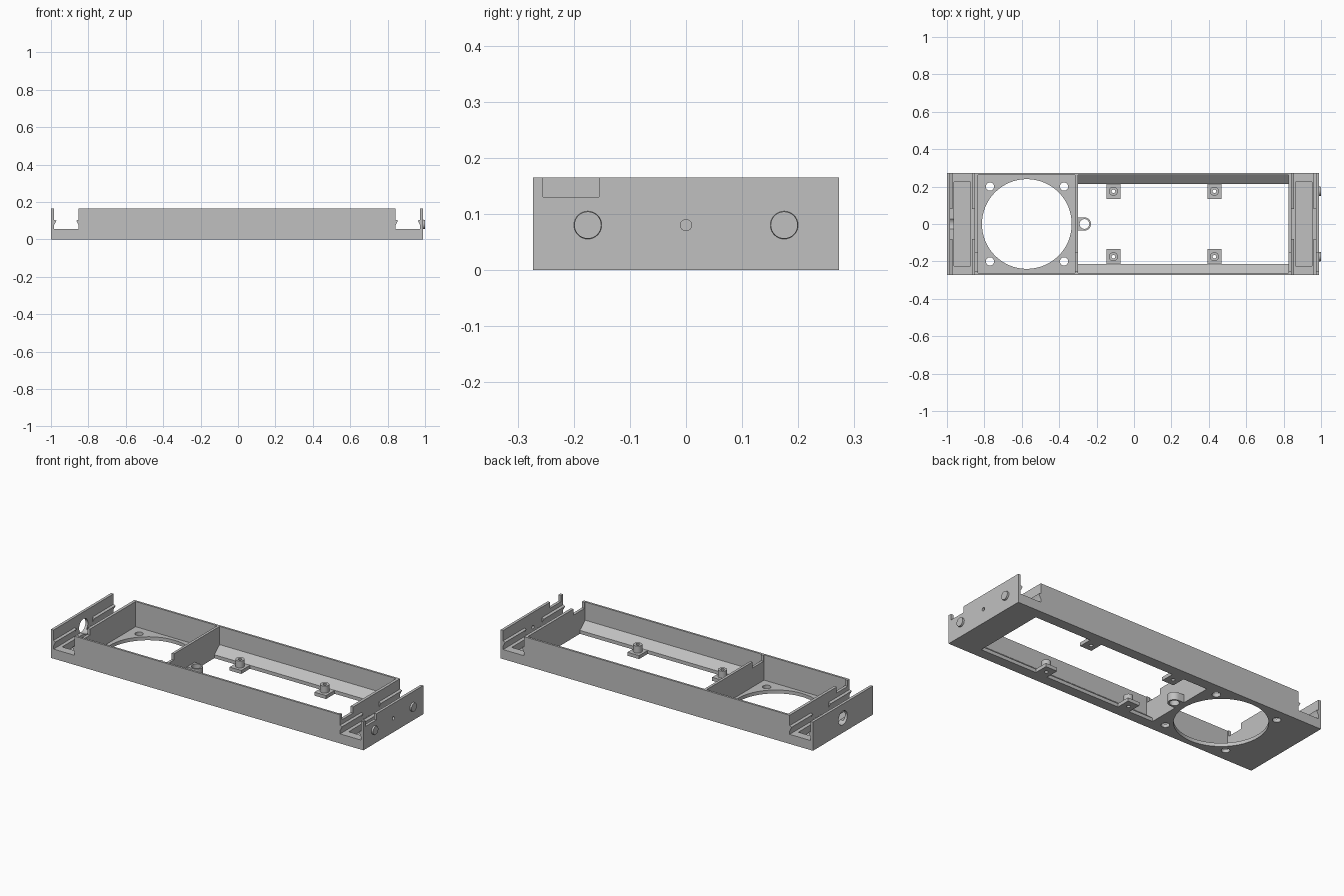
import bpy
import bmesh
from math import pi
from mathutils import Matrix, Vector

cube = bpy.data.objects.get("Cube")
if cube:
    bpy.data.objects.remove(cube, do_unlink=True)

gray = bpy.data.materials.new("plain_gray")
gray.use_nodes = True
gray.diffuse_color = (0.53, 0.53, 0.53, 1)
gray.node_tree.nodes["Principled BSDF"].inputs["Base Color"].default_value = gray.diffuse_color

MID = -0.005           # mirror plane of the two end bays
HALF_Y = 0.273
TOP = 0.165
FLOOR = 0.02
LEDGE = 0.055          # floor height of the end bays


def finish(name, bm):
    bmesh.ops.recalc_face_normals(bm, faces=bm.faces)
    mesh = bpy.data.meshes.new(name)
    bm.to_mesh(mesh)
    bm.free()
    mesh.materials.append(gray)
    obj = bpy.data.objects.new(name, mesh)
    bpy.context.collection.objects.link(obj)
    return obj


def box(name, x, y, z):
    bm = bmesh.new()
    bmesh.ops.create_cube(bm, size=1)
    for v in bm.verts:
        v.co = Vector((a + b) / 2 + c * (b - a) for c, (a, b) in zip(v.co, (x, y, z)))
    return finish(name, bm)


def cylinder(name, center, r, depth, axis="Z", r2=None, sides=32):
    bm = bmesh.new()
    turn = Matrix.Rotation(pi / 2, 4, "Y") if axis == "X" else Matrix()
    bmesh.ops.create_cone(bm, cap_ends=True, segments=sides, radius1=r,
                          radius2=r if r2 is None else r2, depth=depth,
                          matrix=Matrix.Translation(center) @ turn)
    return finish(name, bm)


def extrude(name, points, offset):
    bm = bmesh.new()
    face = bm.faces.new([bm.verts.new(p) for p in points])
    new = bmesh.ops.extrude_face_region(bm, geom=[face])["geom"]
    verts = [v for v in new if isinstance(v, bmesh.types.BMVert)]
    bmesh.ops.translate(bm, verts=verts, vec=offset)
    return finish(name, bm)


def combine(target, others, operation):
    for other in others:
        mod = target.modifiers.new(other.name, "BOOLEAN")
        mod.operation = operation
        mod.solver = "EXACT"
        mod.object = other
    bpy.context.view_layer.update()
    graph = bpy.context.evaluated_depsgraph_get()
    mesh = bpy.data.meshes.new_from_object(target.evaluated_get(graph))
    target.modifiers.clear()
    target.data = mesh
    for other in others:
        bpy.data.objects.remove(other, do_unlink=True)


# Frame: side silhouette with dovetail end bays, extruded front to back
half = [(0.995, 0), (0.995, TOP), (0.979, TOP), (0.979, 0.105), (0.966, 0.1),
        (0.979, 0.075), (0.979, LEDGE), (0.847, LEDGE), (0.847, 0.075),
        (0.86, 0.1), (0.847, 0.105), (0.847, TOP)]
outline = [(MID + x, z) for x, z in half] + [(MID - x, z) for x, z in reversed(half)]
frame = extrude("frame", [(x, -HALF_Y, z) for x, z in outline], (0, 2 * HALF_Y, 0))

# Electronics bay with sloped lower sides and an open bottom
side = [(0.261, 0.3), (0.261, 0.06), (0.213, FLOOR), (0.213, -0.1)]
section = side + [(-y, z) for y, z in reversed(side)]
cutters = [
    extrude("electronics_bay", [(-0.3, y, z) for y, z in section], (1.125, 0, 0)),
    box("fan_bay", (-0.835, -0.315), (-0.261, 0.261), (FLOOR, 0.3)),
    cylinder("fan_opening", (-0.573, 0, 0), 0.24, 0.1, sides=64),
    box("cable_notch", (-0.9, 1.1), (-0.255, -0.155), (0.13, 0.3)),
    cylinder("cable_hole", (-1, 0, 0.085), 0.04, 0.08, "X"),
    cylinder("pin_hole", (1, 0, 0.08), 0.01, 0.08, "X"),
]
for x in (-0.77, -0.374):
    for y in (-0.2, 0.2):
        cutters.append(cylinder("fan_screw_hole", (x, y, 0), 0.022, 0.1))

# End bays: floor pocket and a gap in the middle of the rails
for s in (-1, 1):
    pocket = sorted((MID + s * 0.868, MID + s * 0.958))
    gap = sorted((MID + s * 0.8465, MID + s * 0.9795))
    cutters.append(box("floor_pocket", pocket, (-0.225, 0.225), (0.015, 0.08)))
    cutters.append(box("rail_gap", gap, (-0.08, 0.08), (0.06, 0.2)))
combine(frame, cutters, "DIFFERENCE")

# Board mounts: tab, post and screw hole
for x in (-0.11, 0.43):
    for s in (-1, 1):
        place = ("left" if x > 0 else "right") + ("_front" if s < 0 else "_back")
        y = s * 0.175
        mount = box("board_mount_" + place, (x - 0.037, x + 0.037),
                    sorted((s * 0.134, s * 0.22)), (0, FLOOR))
        combine(mount, [cylinder("post", (x, y, 0.035), 0.024, 0.05)], "UNION")
        combine(mount, [cylinder("screw_hole", (x, y, 0.03), 0.01, 0.2)], "DIFFERENCE")

# Round socket beside the divider
socket = cylinder("divider_socket", (-0.265, 0, 0.0225), 0.035, 0.045)
combine(socket, [box("socket_base", (-0.305, -0.265), (-0.035, 0.035), (0, 0.045))], "UNION")
combine(socket, [cylinder("socket_hole", (-0.265, 0, 0), 0.026, 0.2)], "DIFFERENCE")

# Round studs on the left end wall
for s, place in ((-1, "front"), (1, "back")):
    cylinder("end_stud_" + place, (0.994, s * 0.175, 0.08), 0.025, 0.012, "X", 0.024)

for obj in bpy.context.collection.objects:
    if obj.type == "MESH" and obj.data.materials and obj.data.materials[0] == gray:
        bpy.ops.object.select_all(action="DESELECT")
        obj.select_set(True)
        bpy.context.view_layer.objects.active = obj
        bpy.ops.object.shade_smooth_by_angle(angle=pi / 6)
